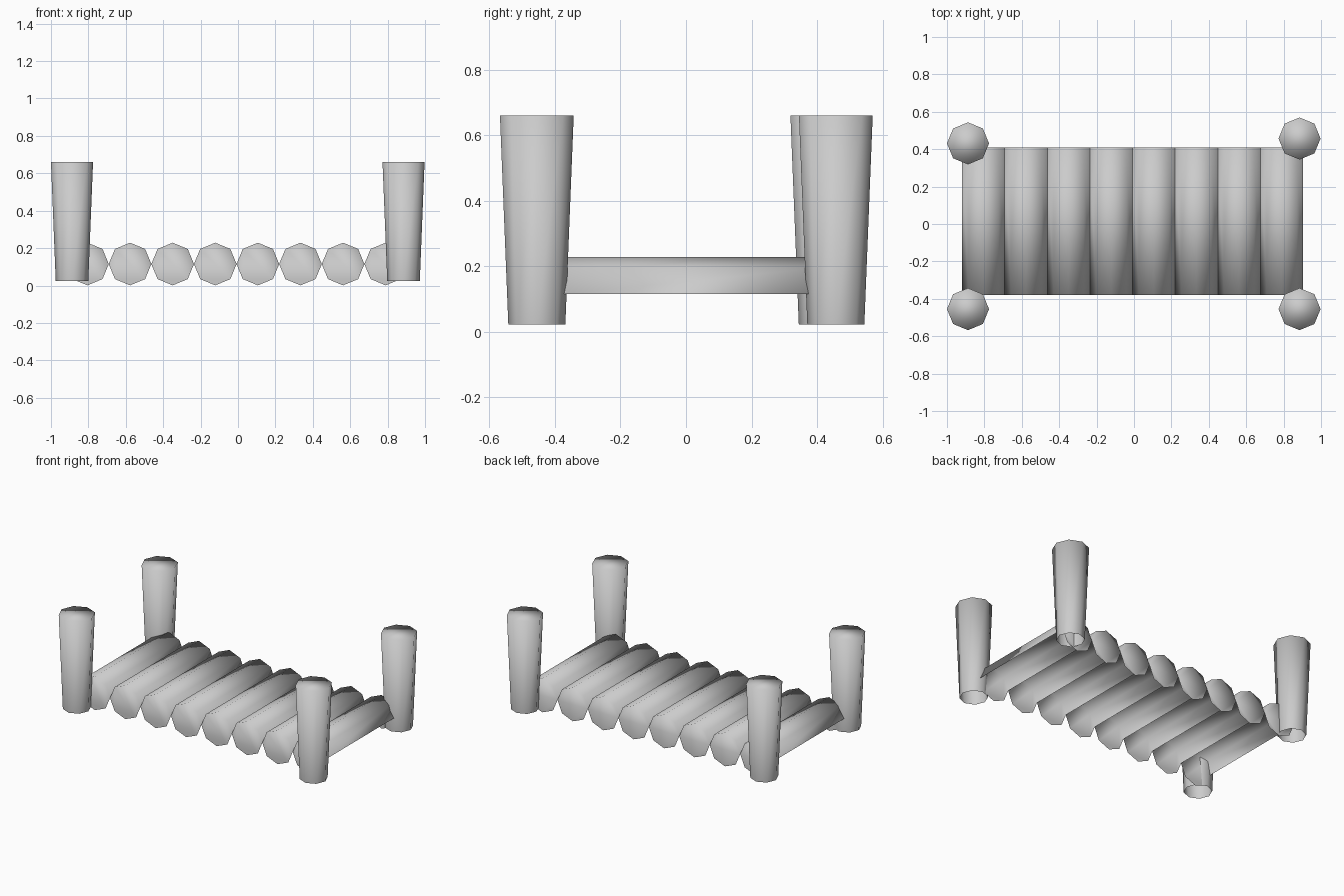
import bpy, bmesh, math

if "Cube" in bpy.data.objects:
    bpy.data.objects.remove(bpy.data.objects["Cube"])

SIDES = 8

grey = bpy.data.materials.new("plain grey")
grey.diffuse_color = (0.6, 0.6, 0.6, 1)
grey.use_nodes = True
grey.node_tree.nodes["Principled BSDF"].inputs["Base Color"].default_value = grey.diffuse_color


def finish(name, bm):
    mesh = bpy.data.meshes.new(name)
    bm.to_mesh(mesh)
    bm.free()
    mesh.materials.append(grey)
    for p in mesh.polygons:
        p.use_smooth = True
    obj = bpy.data.objects.new(name, mesh)
    bpy.context.collection.objects.link(obj)


def ring(bm, radius, place):
    # Octagon of vertices, mapped into space by place(u, v)
    angles = [2 * math.pi * i / SIDES for i in range(SIDES)]
    return [bm.verts.new(place(radius * math.cos(a), radius * math.sin(a))) for a in angles]


def post(name, x, y):
    # Tapered corner post, capped on top and open underneath
    bm = bmesh.new()
    low = ring(bm, 0.087, lambda u, v: (x + u, y + v, 0.023))
    top = ring(bm, 0.1125, lambda u, v: (x + u, y + v, 0.66))
    for i in range(SIDES):
        j = (i + 1) % SIDES
        bm.faces.new((low[i], low[j], top[j], top[i]))
    bm.faces.new(top)
    finish(name, bm)


def log(name, x):
    # Log with full octagonal ends; only the upper half of its sides is skinned
    bm = bmesh.new()
    z = 0.115
    front = ring(bm, 0.114, lambda u, v: (x + u, -0.38, z + v))
    back = ring(bm, 0.114, lambda u, v: (x + u, 0.408, z + v))
    for i in range(SIDES // 2):
        bm.faces.new((front[i], back[i], back[i + 1], front[i + 1]))
    bm.faces.new(front)
    bm.faces.new(back[::-1])
    finish(name, bm)


# Deck of eight logs side by side
for i in range(8):
    log(f"deck_log_{i + 1}", -0.805 + 0.2278 * i)

# Corner posts
post("front_left_post", -0.8875, -0.455)
post("front_right_post", 0.885, -0.455)
post("back_left_post", -0.8875, 0.431)
post("back_right_post", 0.885, 0.457)
